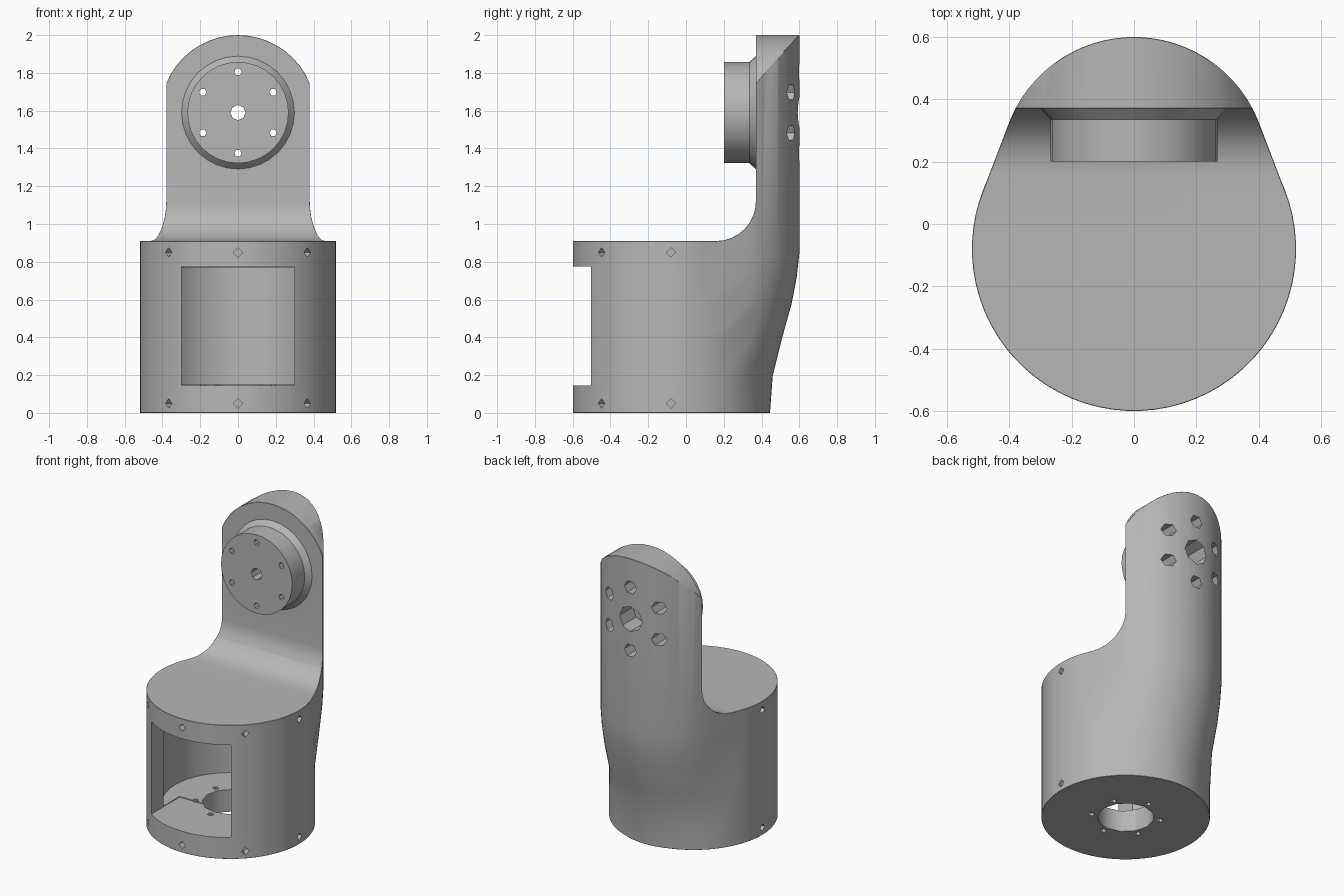
import bpy, bmesh
from math import pi, sin, cos, sqrt, radians
from mathutils import Vector

cube = bpy.data.objects.get("Cube")
if cube:
    bpy.data.objects.remove(cube)

grey = bpy.data.materials.new("plain grey")
grey.use_nodes = True
grey.diffuse_color = (0.47, 0.47, 0.47, 1)
grey.node_tree.nodes["Principled BSDF"].inputs["Base Color"].default_value = grey.diffuse_color

BASE_Y, BASE_R = -0.08, 0.52
ARM_R, JOINT_Z = 0.43, 1.59


def loft(name, rings):
    """Skin a stack of equal-length closed rings and cap both ends."""
    bm = bmesh.new()
    loops = [[bm.verts.new(p) for p in ring] for ring in rings]
    n = len(loops[0])
    for a, b in zip(loops, loops[1:]):
        for i in range(n):
            j = (i + 1) % n
            bm.faces.new((a[i], a[j], b[j], b[i]))
    bm.faces.new(loops[0])
    bm.faces.new(loops[-1])
    bmesh.ops.recalc_face_normals(bm, faces=bm.faces)
    mesh = bpy.data.meshes.new(name)
    bm.to_mesh(mesh)
    bm.free()
    obj = bpy.data.objects.new(name, mesh)
    bpy.context.collection.objects.link(obj)
    mesh.materials.append(grey)
    return obj


def tube(name, start, end, r1, r2=None, sides=32):
    """Cylinder or cone between two points."""
    start, end = Vector(start), Vector(end)
    turn = (end - start).to_track_quat('Z', 'Y')
    rings = []
    for c, r in ((start, r1), (end, r1 if r2 is None else r2)):
        rings.append([c + turn @ Vector((r * cos(2 * pi * i / sides), r * sin(2 * pi * i / sides), 0))
                      for i in range(sides)])
    return loft(name, rings)


def apply(obj, mod):
    bpy.context.view_layer.objects.active = obj
    bpy.ops.object.modifier_apply(modifier=mod.name)


def combine(obj, other, operation='DIFFERENCE'):
    mod = obj.modifiers.new("combine", 'BOOLEAN')
    mod.operation, mod.object, mod.solver = operation, other, 'EXACT'
    apply(obj, mod)
    bpy.data.objects.remove(other)


def section(z, back):
    """Hull of the base circle and the arm circle whose rear edge is at 'back'."""
    gap = back - ARM_R - BASE_Y
    tilt = (BASE_R - ARM_R) / gap
    ring, n = [], 72
    for i in range(n):
        a = 2 * pi * (i + 0.5) / n
        if sin(a) > tilt:
            ring.append((ARM_R * cos(a), BASE_Y + gap + ARM_R * sin(a), z))
        else:
            ring.append((BASE_R * cos(a), BASE_Y + BASE_R * sin(a), z))
    return ring


# Body: round foot swept back into the upright arm
levels = [(0, 0.445), (0.2, 0.46), (0.4, 0.51), (0.58, 0.56), (0.72, 0.587), (0.84, 0.6), (2.0, 0.6)]
body = loft("bracket_body", [section(z, back) for z, back in levels])

# Space in front of the arm, with a fillet at its foot
fillet = 0.21
profile = [(-1, 0.91)]
for i in range(9):
    a = radians(-90 + 90 * i / 8)
    profile.append((0.37 - fillet + fillet * cos(a), 0.91 + fillet + fillet * sin(a)))
profile += [(0.37, 2.2), (-1, 2.2)]
combine(body, loft("front_space", [[(x, y, z) for y, z in profile] for x in (-1, 1)]))

# Rounded arm top
outline = [(0.8, -0.2), (0.8, 1.3), (0.41, 1.5)]
for i in range(25):
    a = pi * i / 24
    outline.append((0.41 * cos(a), JOINT_Z + 0.41 * sin(a)))
outline += [(-0.41, 1.5), (-0.8, 1.3), (-0.8, -0.2)]
combine(body, loft("arm_top", [[(x, y, z) for x, z in outline] for y in (-1, 1)]), 'INTERSECT')

# Small chamfer on the outer edges
bevel = body.modifiers.new("chamfer", 'BEVEL')
bevel.width, bevel.segments = 0.022, 1
bevel.limit_method, bevel.angle_limit = 'ANGLE', radians(50)
apply(body, bevel)

# Motor chamber and its front window
combine(body, tube("chamber", (0, BASE_Y, 0.15), (0, BASE_Y, 0.77), 0.42, sides=48))
corners = [(-0.3, 0.145), (0.3, 0.145), (0.3, 0.775), (-0.3, 0.775)]
combine(body, loft("window", [[(x, y, z) for x, z in corners] for y in (-0.8, -0.2)]))

# Joint boss with a flared collar
combine(body, tube("boss", (0, 0.2, JOINT_Z), (0, 0.42, JOINT_Z), 0.268), 'UNION')
combine(body, tube("collar", (0, 0.335, JOINT_Z), (0, 0.4, JOINT_Z), 0.268, 0.325), 'UNION')

# Shaft holes in the joint and the floor
combine(body, tube("shaft_hole", (0, 0, JOINT_Z), (0, 0.8, JOINT_Z), 0.04, sides=8))
combine(body, tube("shaft_recess", (0, 0.45, JOINT_Z), (0, 0.8, JOINT_Z), 0.085, sides=8))
combine(body, tube("floor_hole", (0, BASE_Y, -0.1), (0, BASE_Y, 0.3), 0.175, sides=12))

# Six screw holes around each shaft
for i in range(6):
    a = radians(90 + 60 * i)
    x, d = 0.215 * cos(a), 0.215 * sin(a)
    z = JOINT_Z + d
    combine(body, tube("screw_hole", (x, 0, z), (x, 0.8, z), 0.02, sides=6))
    combine(body, tube("screw_recess", (x, 0.45, z), (x, 0.8, z), 0.045, sides=6))
    combine(body, tube("floor_screw", (x, BASE_Y + d, -0.1), (x, BASE_Y + d, 0.3), 0.02, sides=6))

# Little notches around the foot
for z in (0.05, 0.85):
    for turn in (0, -45, -90, -135, 180):
        a = radians(turn)
        way = Vector((cos(a), sin(a), 0))
        centre = Vector((0, BASE_Y, z))
        combine(body, tube("notch", centre + way * 0.47, centre + way * 0.56, 0.025, sides=4))

bpy.ops.object.select_all(action='DESELECT')
body.select_set(True)
bpy.context.view_layer.objects.active = body
bpy.ops.object.shade_smooth_by_angle(angle=radians(30))
